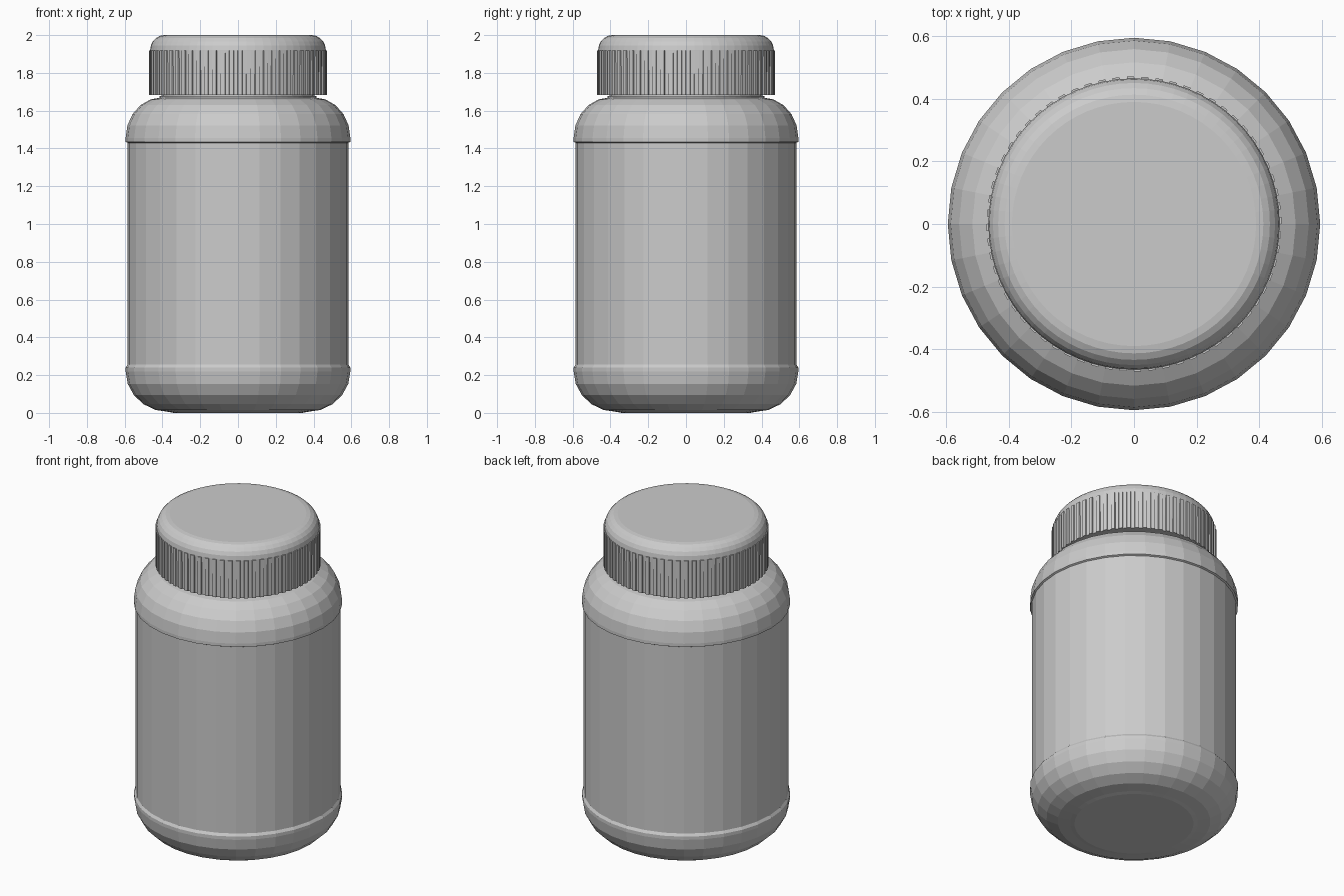
import bpy, bmesh
from math import sin, cos, pi, radians

if "Cube" in bpy.data.objects:
    bpy.data.objects.remove(bpy.data.objects["Cube"])


def ring(bm, radii_angles, z):
    return [bm.verts.new((r * cos(a), r * sin(a), z)) for r, a in radii_angles]


def skin(name, rings):
    """Join rings of (radius, angle) pairs, given as (pairs, z), and cap both ends."""
    bm = bmesh.new()
    loops = [ring(bm, pairs, z) for pairs, z in rings]
    n = len(loops[0])
    for lo, hi in zip(loops, loops[1:]):
        for i in range(n):
            j = (i + 1) % n
            bm.faces.new((lo[i], lo[j], hi[j], hi[i]))
    bm.faces.new(loops[0][::-1])
    bm.faces.new(loops[-1])
    bmesh.ops.recalc_face_normals(bm, faces=bm.faces)
    mesh = bpy.data.meshes.new(name)
    bm.to_mesh(mesh)
    bm.free()
    obj = bpy.data.objects.new(name, mesh)
    bpy.context.collection.objects.link(obj)
    return obj


def lathe(name, profile, segments):
    angles = [2 * pi * i / segments for i in range(segments)]
    return skin(name, [([(r, a) for a in angles], z) for r, z in profile])


def arc(cx, cz, rx, rz, start, end, steps):
    pts = []
    for i in range(steps + 1):
        a = radians(start + (end - start) * i / steps)
        pts.append((cx + rx * cos(a), cz + rz * sin(a)))
    return pts


# Jar body: rounded base, recessed label wall, rounded shoulder and neck
base = arc(0.365, 0.22, 0.23, 0.215, -90, 0, 5)
shoulder = arc(0.405, 1.455, 0.19, 0.215, 0, 90, 5)
profile = ([(0.34, 0.0)] + base + [(0.595, 0.24), (0.585, 0.255),
           (0.585, 1.43), (0.595, 1.435)] + shoulder + [(0.405, 1.72)])
lathe("jar_body", profile, 32)

# Thin collar ring between shoulder and lid
lathe("neck_ring", [(0.415, 1.665), (0.415, 1.678), (0.40, 1.678)], 64)

# Lid: smooth dome on a plain rim
lid_top = arc(0.39, 1.92, 0.075, 0.08, 0, 90, 5)
lathe("lid", [(0.40, 1.685), (0.462, 1.685)] + lid_top, 64)

# Ribbed grip band around the lid
RIBS = 64
teeth = []
for i in range(RIBS):
    for frac, r in ((0.0, 0.471), (0.48, 0.471), (0.52, 0.463), (0.96, 0.463)):
        teeth.append((r, 2 * pi * (i + frac) / RIBS))
skin("lid_grip", [(teeth, 1.682), (teeth, 1.918)])
